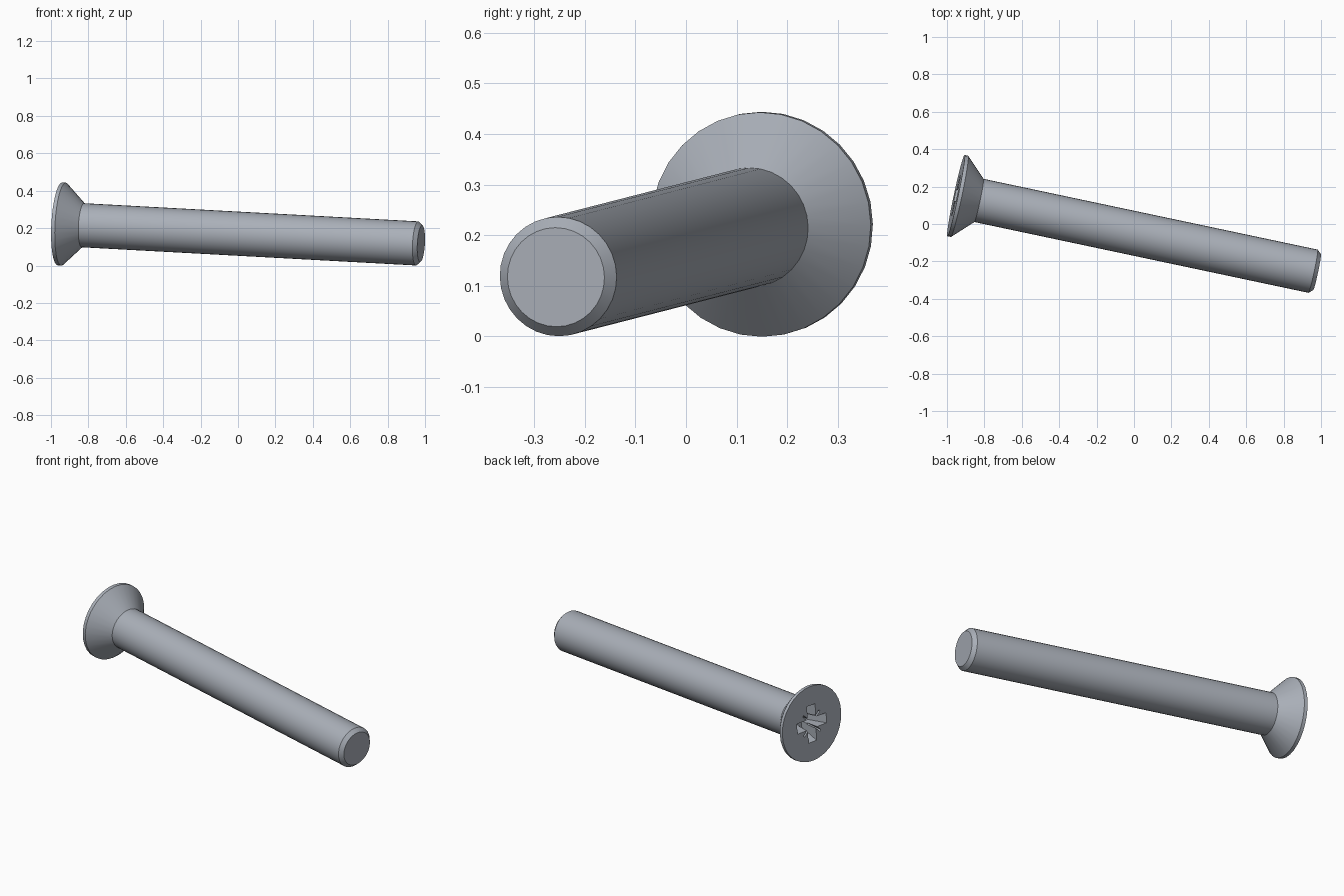
import bpy, bmesh, math
from mathutils import Matrix, Vector

if "Cube" in bpy.data.objects:
    bpy.data.objects.remove(bpy.data.objects["Cube"], do_unlink=True)

SEGMENTS = 32
HEAD_R, SHANK_R = 0.222, 0.118
HEAD_CENTRE = Vector((-0.952, 0.152, 0.222))
TIP_CENTRE = Vector((0.979, -0.257, 0.117))
AXIS = TIP_CENTRE - HEAD_CENTRE
LENGTH = AXIS.length

steel = bpy.data.materials.new("steel_grey")
steel.use_nodes = True
STEEL = (0.40, 0.43, 0.48, 1.0)
steel.diffuse_color = STEEL
steel.node_tree.nodes["Principled BSDF"].inputs["Base Color"].default_value = STEEL


def make_object(name, bm):
    bmesh.ops.recalc_face_normals(bm, faces=bm.faces)
    mesh = bpy.data.meshes.new(name)
    bm.to_mesh(mesh)
    bm.free()
    mesh.materials.append(steel)
    obj = bpy.data.objects.new(name, mesh)
    bpy.context.collection.objects.link(obj)
    return obj


def loft(name, rings):
    """Closed solid through matching rings of points."""
    bm = bmesh.new()
    loops = [[bm.verts.new(p) for p in ring] for ring in rings]
    n = len(loops[0])
    for a, b in zip(loops, loops[1:]):
        for i in range(n):
            j = (i + 1) % n
            bm.faces.new((a[i], a[j], b[j], b[i]))
    bm.faces.new(loops[0])
    bm.faces.new(loops[-1])
    return make_object(name, bm)


def circle(radius, z):
    step = math.tau / SEGMENTS
    return [(radius * math.cos(i * step), radius * math.sin(i * step), z)
            for i in range(SEGMENTS)]


def cross(reach, half, z, turn=0.0):
    """Outline of a four-armed cross."""
    points = []
    for k in range(4):
        spin = Matrix.Rotation(k * math.pi / 2 + turn, 3, 'Z')
        for x, y in ((reach, -half), (reach, half), (half, half)):
            points.append(spin @ Vector((x, y, z)))
    return points


# Countersunk head, shank and chamfered tip, turned along local z
profile = [(HEAD_R, 0), (HEAD_R, 0.02), (SHANK_R, 0.126),
           (SHANK_R, LENGTH - 0.022), (SHANK_R - 0.02, LENGTH)]
screw = loft("countersunk_screw", [circle(r, z) for r, z in profile])

# Driver recess: tapered main cross and fine diagonal notches
cutters = [
    loft("recess_cross_cutter",
         [cross(0.114, 0.031, -0.01), cross(0.06, 0.024, 0.11)]),
    loft("recess_notch_cutter",
         [cross(0.092, 0.006, -0.01, math.pi / 4),
          cross(0.046, 0.004, 0.07, math.pi / 4)]),
]
bpy.context.view_layer.objects.active = screw
screw.select_set(True)
for cutter in cutters:
    cutter.hide_render = True
    cut = screw.modifiers.new("recess", 'BOOLEAN')
    cut.operation, cut.solver, cut.object = 'DIFFERENCE', 'EXACT', cutter
    bpy.ops.object.modifier_apply(modifier=cut.name)
    bpy.data.objects.remove(cutter, do_unlink=True)

bpy.ops.object.shade_smooth_by_angle(angle=math.radians(30))

# Lay the screw down, with the recess arms upright
along = AXIS.normalized()
side = Vector((0, 0, 1)).cross(along).normalized()
up = along.cross(side)
frame = Matrix((side, up, along)).transposed().to_4x4()
screw.matrix_world = Matrix.Translation(HEAD_CENTRE) @ frame
